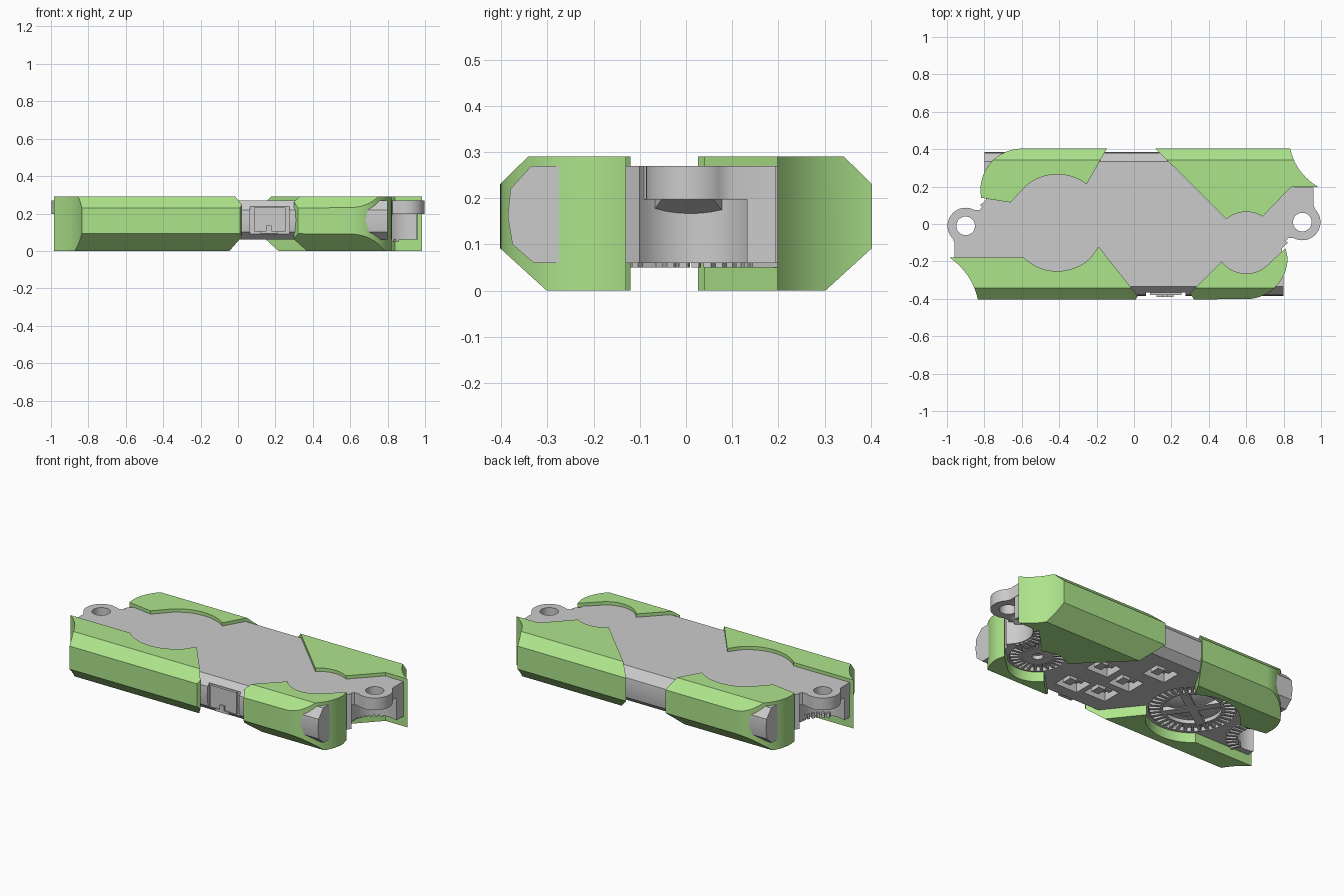
import bpy, bmesh, math
from mathutils import Vector, Matrix

if "Cube" in bpy.data.objects:
    bpy.data.objects.remove(bpy.data.objects["Cube"])

green = bpy.data.materials.new("green_armour")
green.diffuse_color = (0.42, 0.78, 0.26, 1)
green.use_nodes = True
green.node_tree.nodes["Principled BSDF"].inputs["Base Color"].default_value = green.diffuse_color


def arc(cx, cy, r, a0, a1, n=16):
    return [(cx + r * math.cos(math.radians(a0 + (a1 - a0) * i / n)),
             cy + r * math.sin(math.radians(a0 + (a1 - a0) * i / n))) for i in range(n + 1)]


def curve(a, c, b, n=10):
    return [tuple((1 - t)**2 * a[k] + 2 * t * (1 - t) * c[k] + t * t * b[k] for k in (0, 1))
            for t in [i / n for i in range(n + 1)]]


def turn(pts):
    return [(-x, -y) for x, y in pts]


def add_prism(bm, pts, z0, z1):
    low = bm.faces.new([bm.verts.new((x, y, z0)) for x, y in pts])
    ext = bmesh.ops.extrude_face_region(bm, geom=[low])
    bmesh.ops.translate(bm, vec=(0, 0, z1 - z0),
                        verts=[v for v in ext["geom"] if isinstance(v, bmesh.types.BMVert)])


def add_box(bm, c, size, rot=0):
    m = (Matrix.Translation(c) @ Matrix.Rotation(rot, 4, 'Z')
         @ Matrix.Diagonal((*size, 1)))
    bmesh.ops.create_cube(bm, size=1, matrix=m)


def finish(bm, name, mat=None, smooth=True):
    bmesh.ops.recalc_face_normals(bm, faces=bm.faces)
    me = bpy.data.meshes.new(name)
    bm.to_mesh(me)
    bm.free()
    ob = bpy.data.objects.new(name, me)
    bpy.context.collection.objects.link(ob)
    if mat:
        me.materials.append(mat)
    if smooth:
        shade(ob)
    return ob


def activate(ob):
    bpy.ops.object.select_all(action='DESELECT')
    ob.select_set(True)
    bpy.context.view_layer.objects.active = ob


def shade(ob):
    activate(ob)
    bpy.ops.object.shade_smooth_by_angle(angle=math.radians(25))


def chamfered(name, pts, z0, z1, cuts, mat=None):
    """Prism whose long outer sides are sliced by sloping planes."""
    bm = bmesh.new()
    add_prism(bm, pts, z0, z1)
    for (y0, h0), (y1, h1) in cuts:
        for s in (1, -1):
            bmesh.ops.bisect_plane(bm, geom=bm.verts[:] + bm.edges[:] + bm.faces[:], dist=1e-5,
                                   plane_co=(0, s * y0, h0),
                                   plane_no=Vector((0, s * (h0 - h1), y1 - y0)).normalized(),
                                   clear_outer=True)
            rim = [e for e in bm.edges if e.is_boundary]
            if rim:
                bmesh.ops.holes_fill(bm, edges=rim, sides=0)
    return finish(bm, name, mat)


def subtract(ob, bm):
    cutter = finish(bm, "cutter", smooth=False)
    cutter.hide_render = True
    mod = ob.modifiers.new("cut", 'BOOLEAN')
    mod.operation, mod.solver, mod.object = 'DIFFERENCE', 'EXACT', cutter
    activate(ob)
    bpy.ops.object.modifier_move_to_index(modifier=mod.name, index=0)
    bpy.ops.object.modifier_apply(modifier=mod.name)
    bpy.data.objects.remove(cutter)


# Grey body, half outline turned round to make the other half
half = ([(0.80, -0.386), (0.80, -0.26), (0.79, -0.13)] + arc(0.9, 0.01, 0.135, 235, 65)
        + [(0.96, 0.195), (0.86, 0.195), (0.80, 0.386)])
body = chamfered("body", half + turn(half), 0.06, 0.27,
                 [((0.335, 0.27), (0.38, 0.22)), ((0.38, 0.22), (0.386, 0.16)),
                  ((0.386, 0.16), (0.376, 0.10)), ((0.376, 0.10), (0.33, 0.06))])

# Underside grooves, pockets and front port recess
BIG, SMALL = (-0.41, 0.005), (0.6, -0.1)
pockets = [(0.244, 0.035), (-0.03, 0.19), (0.05, -0.01), (0.265, -0.2), (0.085, -0.175)]
bm = bmesh.new()
add_prism(bm, arc(*BIG, 0.24, 0, 352.5, 47), 0.03, 0.085)
add_prism(bm, arc(*SMALL, 0.155, 0, 350, 35), 0.03, 0.085)
for x, y in pockets:
    add_box(bm, (x, y, 0.07), (0.15, 0.12, 0.09))
add_box(bm, (0.17, -0.39, 0.165), (0.21, 0.05, 0.16))
subtract(body, bm)


# Radial teeth round each joint, set in the underside
def teeth(name, c, r0, r1, count, a0=0, a1=360, z=(0.061, 0.09)):
    bm = bmesh.new()
    for i in range(count):
        a = math.radians(a0 + (a1 - a0) * i / count)
        r = (r0 + r1) / 2
        add_box(bm, (c[0] + r * math.cos(a), c[1] + r * math.sin(a), sum(z) / 2),
                (r1 - r0, math.radians(a1 - a0) / count * r * 0.5, z[1] - z[0]), a)
    return finish(bm, name, smooth=False)


teeth("large_gear_teeth", BIG, 0.175, 0.235, 36)
teeth("small_gear_teeth", SMALL, 0.085, 0.15, 26)
teeth("right_hinge_teeth", (0.9, 0.01), 0.14, 0.20, 10, 110, 220, (0.05, 0.08))
teeth("left_hinge_teeth", (-0.905, 0.01), 0.14, 0.20, 10, 290, 400, (0.05, 0.08))


# Gear hubs
def ring(name, c, r0, r1, z0, z1):
    bm = bmesh.new()
    add_prism(bm, arc(*c, r1, 0, 352.5, 47), z0, z1)
    ob = finish(bm, name)
    bm = bmesh.new()
    add_prism(bm, arc(*c, r0, 0, 352.5, 47), z0 - 0.05, z1 + 0.05)
    subtract(ob, bm)
    return ob


ring("large_gear_rim", BIG, 0.16, 0.175, 0.062, 0.09)
ring("small_gear_hub", SMALL, 0.03, 0.085, 0.062, 0.09)
bm = bmesh.new()
add_box(bm, (*BIG, 0.075), (0.32, 0.05, 0.03), 0.6)
add_box(bm, (*BIG, 0.075), (0.05, 0.32, 0.03), 0.6)
bmesh.ops.create_cone(bm, cap_ends=True, segments=32, radius1=0.09, radius2=0.14, depth=0.022,
                      matrix=Matrix.Translation((*BIG, 0.076)))
finish(bm, "large_gear_hub")

# Small blocks inside the pockets
bm = bmesh.new()
for x, y in pockets:
    add_box(bm, (x + 0.02, y, 0.09), (0.05, 0.06, 0.05))
    add_box(bm, (x, y, 0.105), (0.13, 0.025, 0.03))
finish(bm, "pocket_blocks", smooth=False)

# Front port
bm = bmesh.new()
add_box(bm, (0.17, -0.37, 0.168), (0.17, 0.02, 0.13))
add_box(bm, (0.165, -0.38, 0.10), (0.09, 0.02, 0.015))
add_box(bm, (0.165, -0.38, 0.12), (0.03, 0.02, 0.03))
finish(bm, "front_port", smooth=False)

# Hinge lugs with pin holes and sloping brackets
lug = [(0.76, -0.10), (0.805, -0.10), (0.825, -0.075)] + arc(0.9, 0.01, 0.097, -120, 45, 24) \
    + [(0.96, 0.10), (0.96, 0.195), (0.76, 0.195)]
for name, flip in (("right_lug", False), ("left_lug", True)):
    f = turn if flip else list
    bm = bmesh.new()
    add_prism(bm, f(lug), 0.197, 0.27)
    ob = finish(bm, name)
    bm = bmesh.new()
    add_prism(bm, f(arc(0.9, 0.01, 0.05, 0, 348.75, 31)), 0.1, 0.4)
    subtract(ob, bm)
    s = -1 if flip else 1
    bm = bmesh.new()
    rows = [[bm.verts.new((s * x, s * y * w, z)) for x, z, w in
             ((0.75, 0.198, 1), (0.835, 0.198, 0.65), (0.75, 0.16, 1))] for y in (-0.08, 0.09)]
    bmesh.ops.convex_hull(bm, input=rows[0] + rows[1])
    finish(bm, name + "_bracket", smooth=False)

# Green armour plates
Y = 0.403
plates = {
    "front_left_plate": arc(*BIG, 0.257, 226, 314) + [(-0.19, -0.12), (0.02, -0.385), (0.01, -Y)]
    + curve((-0.835, -Y), (-0.865, -0.265), (-0.985, -0.18)),
    "front_right_plate": [(0.32, -Y), (0.30, -0.37), (0.47, -0.20)]
    + arc(*SMALL, 0.165, 222, 318) + [(0.81, -0.13)] + arc(0.6, -0.18, 0.2215, 0, -90),
    "back_right_plate": [(0.115, Y)] + arc(*SMALL, 0.165, 130, 58)
    + [(0.84, 0.198)] + curve((0.985, 0.198), (0.865, 0.27), (0.835, Y)),
    "back_left_plate": [(-0.145, Y)] + arc(*BIG, 0.26, 53, 130)
    + [(-0.66, 0.115), (-0.818, 0.14)] + arc(-0.6, 0.182, 0.221, 180, 90),
}
for name, pts in plates.items():
    chamfered(name, pts, 0, 0.29,
              [((0.342, 0.29), (Y, 0.23)), ((Y, 0.092), (0.302, 0))], green)
